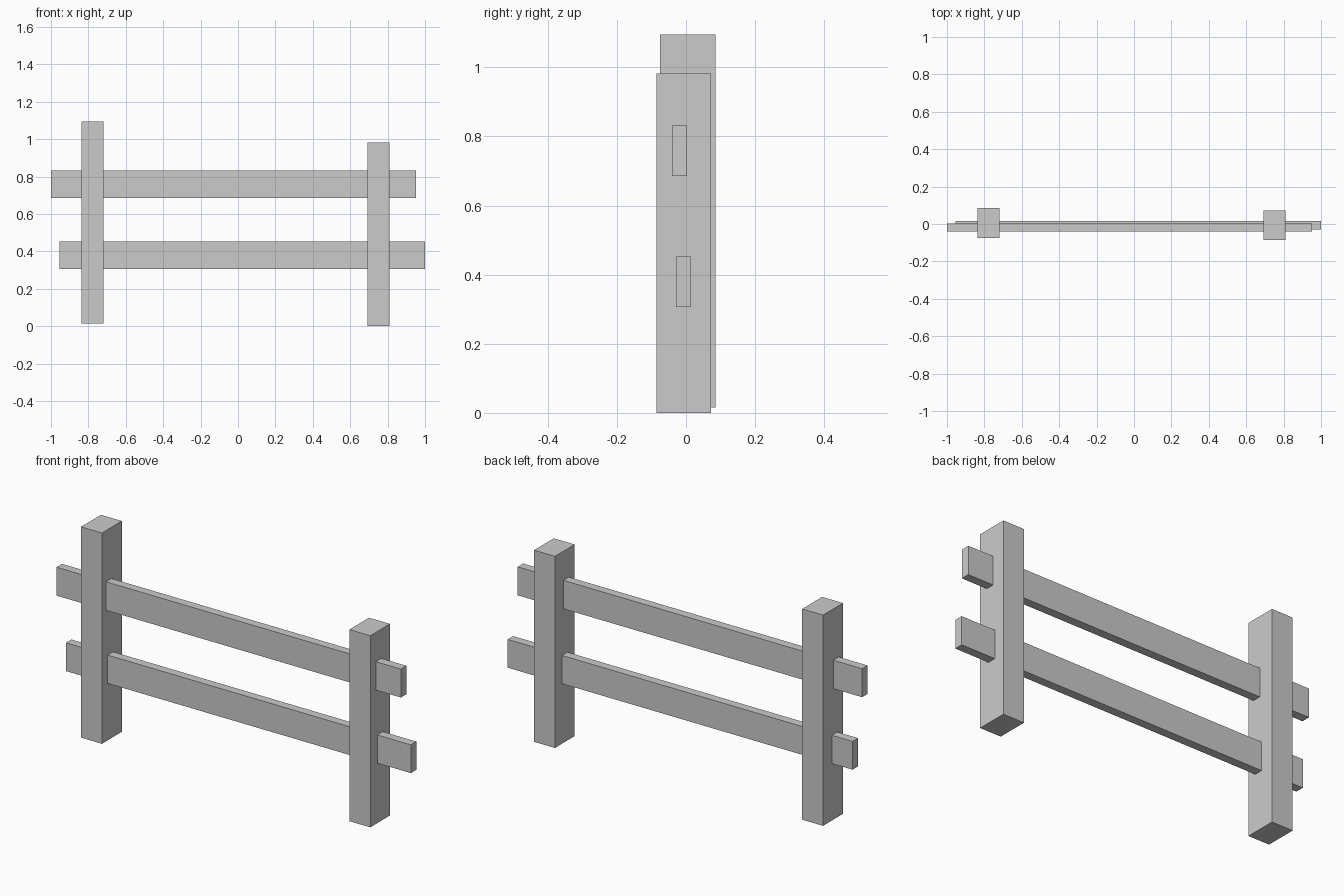
import bpy
from mathutils import Vector

if "Cube" in bpy.data.objects:
    bpy.data.objects.remove(bpy.data.objects["Cube"])


def box(name, x, y, z):
    """Box spanning the given (min, max) ranges."""
    lo, hi = Vector((x[0], y[0], z[0])), Vector((x[1], y[1], z[1]))
    bpy.ops.mesh.primitive_cube_add(size=1, location=(lo + hi) / 2)
    ob = bpy.context.object
    ob.name = name
    ob.scale = hi - lo
    bpy.ops.object.transform_apply(location=False, rotation=False, scale=True)
    return ob


# Upright posts, slightly uneven
box("left_post", (-0.837, -0.719), (-0.075, 0.086), (0.015, 1.095))
box("right_post", (0.692, 0.810), (-0.086, 0.073), (0.0, 0.982))

# Horizontal rails passing through both posts
box("upper_rail", (-1.0, 0.952), (-0.041, 0.003), (0.686, 0.832))
box("lower_rail", (-0.955, 1.0), (-0.029, 0.015), (0.307, 0.452))
